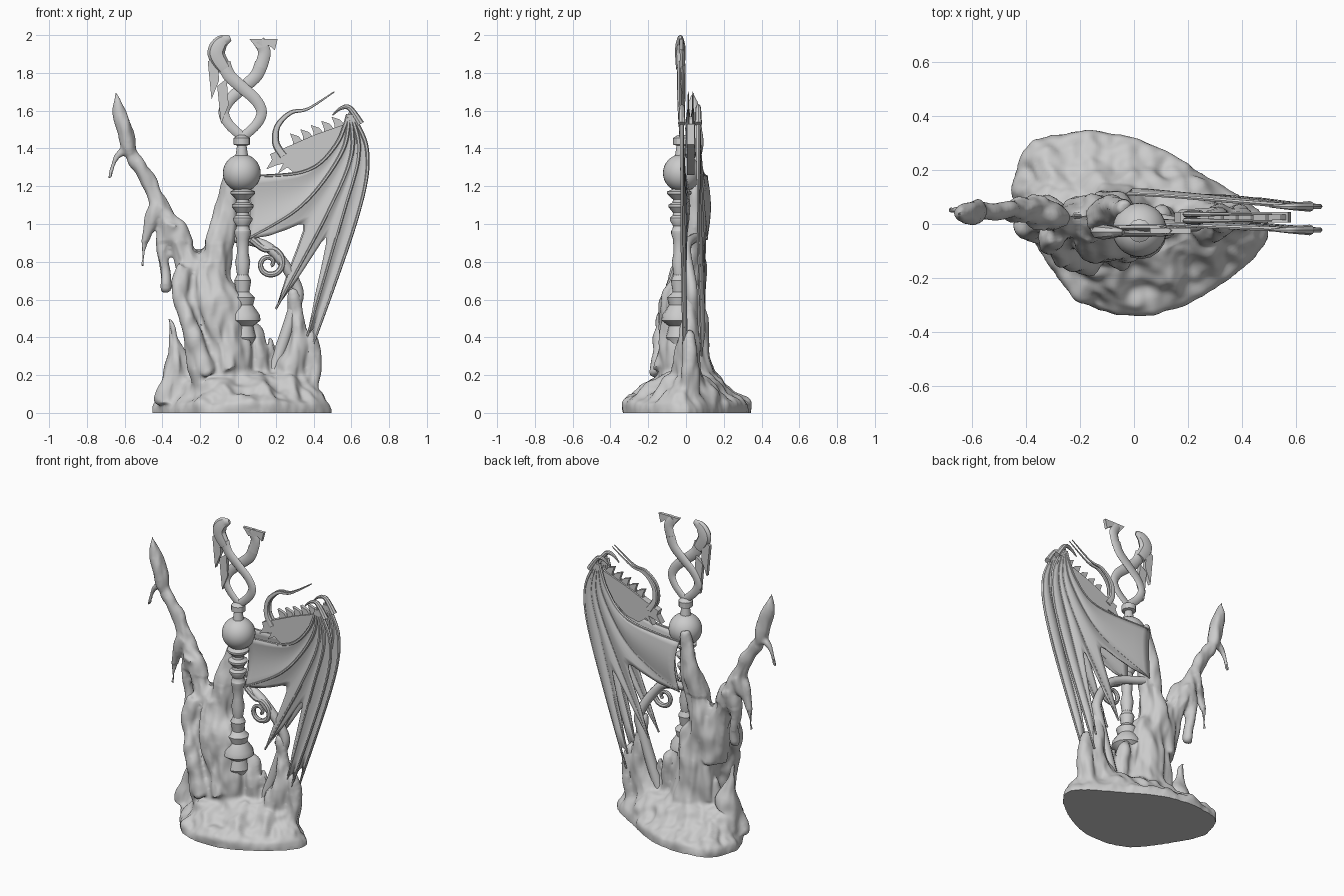
import bpy, bmesh
from math import sin, cos, pi, radians
from mathutils import Vector, noise

if "Cube" in bpy.data.objects:
    bpy.data.objects.remove(bpy.data.objects["Cube"])


def finish(bm, name, angle=40):
    bmesh.ops.recalc_face_normals(bm, faces=bm.faces)
    me = bpy.data.meshes.new(name)
    bm.to_mesh(me)
    bm.free()
    ob = bpy.data.objects.new(name, me)
    bpy.context.collection.objects.link(ob)
    bpy.ops.object.select_all(action='DESELECT')
    ob.select_set(True)
    bpy.context.view_layer.objects.active = ob
    bpy.ops.object.shade_smooth_by_angle(angle=radians(angle))
    return ob


def spline(pts, n=6):
    # Catmull-Rom through the points
    p = [Vector(q) for q in pts]
    p = [p[0]] + p + [p[-1]]
    out = []
    for a, b, c, d in zip(p, p[1:], p[2:], p[3:]):
        for t in (j / n for j in range(n)):
            out.append(.5 * (2 * b + (c - a) * t + (2 * a - 5 * b + 4 * c - d) * t * t
                             + (3 * b - a - 3 * c + d) * t ** 3))
    return out + [p[-1]]


def skin(bm, rings):
    vs = [[bm.verts.new(p) for p in r] for r in rings]
    n = len(vs[0])
    for a, b in zip(vs, vs[1:]):
        for i in range(n):
            bm.faces.new((a[i], a[(i + 1) % n], b[(i + 1) % n], b[i]))
    bm.faces.new(vs[0])
    bm.faces.new(vs[-1][::-1])


def limb(bm, pts, r0, r1, flat=1, bulge=0, sides=10):
    # tube tapering from r0 to r1, optionally swollen midway or flattened in y
    p = spline(pts)
    rings = []
    for i, c in enumerate(p):
        t = i / (len(p) - 1)
        r = r0 + (r1 - r0) * t + bulge * sin(pi * t)
        d = p[min(len(p) - 1, i + 1)] - p[max(0, i - 1)]
        side = Vector((d.z, 0, -d.x)).normalized()
        rings.append([c + r * (side * cos(w) + Vector((0, flat * sin(w), 0)))
                      for w in (2 * pi * k / sides for k in range(sides))])
    skin(bm, rings)


def tube(name, pts, r0, r1, **kw):
    bm = bmesh.new()
    limb(bm, pts, r0, r1, **kw)
    return finish(bm, name)


def plate(name, outline, y0, y1):
    bm = bmesh.new()
    skin(bm, [[(x, y, z) for x, z in outline] for y in (y0, y1)])
    return finish(bm, name, 30)


def lathe(name, profile, cx, cy, sides=16):
    bm = bmesh.new()
    skin(bm, [[(cx + r * cos(2 * pi * k / sides), cy + r * sin(2 * pi * k / sides), z)
               for k in range(sides)] for r, z in profile])
    return finish(bm, name, 30)


# rock: mound, column, arm, drips and spikes fused into one eroded mass
bm = bmesh.new()
foot = spline([(-.46, .12), (-.37, .31), (-.05, .335), (.25, .19), (.5, .01),
               (.4, -.17), (.1, -.33), (-.2, -.29), (-.4, -.02), (-.455, .1)], 4)
skin(bm, [[(x * sx, y * sy, z) for x, y in foot] for sx, sy, z in
          ((1, 1, 0), (.98, .98, .05), (.9, .74, .11), (.8, .48, .18), (.5, .36, .22))])
limb(bm, [(-.06, 0, .05), (-.09, -.01, .5), (-.14, .01, .72), (-.07, .05, 1.05), (-.03, .06, 1.3)], .19, .025, flat=.85)
# left arm with its swollen tip and side branch
limb(bm, [(-.18, 0, .5), (-.25, .02, .78), (-.4, .05, 1.08), (-.58, .05, 1.4)], .11, .028, flat=.85)
limb(bm, [(-.57, .05, 1.36), (-.6, .04, 1.5), (-.65, .04, 1.71)], .026, .012, bulge=.03)
limb(bm, [(-.56, .05, 1.4), (-.64, .05, 1.36), (-.685, .05, 1.24)], .034, .01)
# hanging drips
limb(bm, [(-.41, .05, 1.1), (-.48, .05, .97), (-.505, .05, .76)], .06, .013)
limb(bm, [(-.35, .04, 1), (-.4, .04, .85), (-.385, .04, .65)], .07, .013)
for x, z, dx in ((-.28, .78, .12), (-.16, .8, .12), (-.22, .65, .02)):
    limb(bm, [(x, -.03, z), (x - .02, -.07, z - .17), (x + dx, -.13, z - .57)], .045, .05)
# standing spikes: foot x, tip x, tip height, foot radius
for x0, x1, h, r in ((-.34, -.37, .51, .1), (-.28, -.24, .38, .08), (.25, .29, .64, .11),
                     (.36, .38, .42, .08), (.12, .06, .5, .1), (.2, .17, .4, .07)):
    limb(bm, [(x0, .01, .05), (x0 * .4 + x1 * .6 + .03, .01, h * .6), (x1, .02, h)], r, .012)
rock = finish(bm, "rock")
mod = rock.modifiers.new("fuse", 'REMESH')
mod.mode, mod.voxel_size = 'VOXEL', .011
mod = rock.modifiers.new("melt", 'SMOOTH')
mod.factor, mod.iterations = .5, 4
for m in ("fuse", "melt"):
    bpy.ops.object.modifier_apply(modifier=m)
offsets = []
for v in rock.data.vertices:
    x, y, z = v.co
    d = noise.noise(Vector((x * 9, y * 9, z * 4))) + .35 * noise.noise(Vector((x * 22, y * 22, z * 9)))
    offsets.append(v.normal * d * (.04 if z < .9 else .028) * min(1, z / .08))
for v, o in zip(rock.data.vertices, offsets):
    v.co += o
    v.co.z = v.co.z if v.co.z > .012 else 0
bpy.ops.object.shade_smooth_by_angle(angle=radians(50))

# staff: flared foot, slim shaft and rising collars, then orb and neck
profile = [(.045, .2), (.05, .36), (.07, .4), (.055, .46), (.095, .49), (.09, .52), (.055, .57),
           (.065, .61), (.035, .64), (.045, .7), (.03, .73), (.04, .8), (.03, .85)]
for i in range(4):
    z, r = .95 + .07 * i, .044 + .007 * i
    profile += [(.034, z - .03), (r, z), (r, z + .012), (.036, z + .025)]
lathe("staff_shaft", profile + [(.03, 1.2)], .025, -.035)
lathe("staff_neck", [(.035, 1.35), (.025, 1.415), (.043, 1.42), (.043, 1.455), (.02, 1.47)], .02, -.025, 12)
bm = bmesh.new()
bmesh.ops.create_uvsphere(bm, u_segments=32, v_segments=16, radius=.1)
finish(bm, "orb").location = (.02, -.022, 1.27)

# twisted finial: two mirrored flat strands, a blade, a flag and a barb
for s, name in ((1, "blade"), (-1, "flag")):
    pts = []
    for k in range(7):
        w = sin(pi * k / 4)
        pts.append((.025 + s * .1 * w, -.025 - s * .01 * sin(pi * k / 8), 1.46 + .065 * k))
    tube(f"finial_strand_{name}", pts, .024, .036, flat=.4, sides=8)
tube("finial_blade", [(-.07, -.03, 1.82), (-.115, -.03, 1.9), (-.09, -.03, 1.96), (-.04, -.03, 1.985)],
     .036, .014, flat=.6, bulge=.02, sides=8)
tube("finial_hook", [(.12, -.02, 1.83), (.14, -.02, 1.91), (.11, -.025, 1.97)], .034, .032, flat=.4, sides=8)
plate("finial_flag", [(.06, 1.98), (.21, 1.98), (.195, 1.92), (.165, 1.945), (.1, 1.93)], -.035, -.015)
for dx, dz in ((-.05, .13), (0, 0)):
    plate("finial_barb", [(x + dx, z + dz) for x, z in
                          ((-.06, 1.77), (-.11, 1.73), (-.1, 1.63), (-.09, 1.53), (-.05, 1.63))], -.037, -.014)


# wings: fingers fan from the wrist, with scalloped membrane between
def wing(name, y_out, y_in, root):
    wrist = (.59, 1.6)
    fingers = [spline([wrist, *f]) for f in (
        ((.685, 1.38), (.63, 1.03), (.375, .3)), ((.64, 1.38), (.55, 1.03), (.365, .4)),
        ((.6, 1.36), (.46, 1.03), (.2, .55)), ((.55, 1.38), (.34, 1.1), (root, .92)),
        ((.52, 1.42), (.36, 1.28), (root, 1.25)))]
    last = len(fingers[0]) - 1

    def y_at(x):
        return y_out + (y_in - y_out) * min(1, max(0, (.6 - x) / .55))

    def along(c, v):
        i = min(int(v), last - 1)
        return c[i].lerp(c[i + 1], v - i)

    bm = bmesh.new()
    for a, b, cut in zip(fingers, fingers[1:], (.06, .27, .27, .03)):
        grid = []
        for u in (i / 8 for i in range(9)):
            s = max(0, sin(pi * u))
            row = []
            for j in range(last + 1):
                v = j * (1 - cut * s ** .8)
                p = along(a, v).lerp(along(b, v), u)
                row.append(bm.verts.new((p.x, y_at(p.x) + .018 * s * j / last, p.y)))
            grid.append(row)
        for r, q in zip(grid, grid[1:]):
            for j in range(last):
                bm.faces.new((r[j], r[j + 1], q[j + 1], q[j]))
    bmesh.ops.remove_doubles(bm, verts=bm.verts, dist=.0005)
    mod = finish(bm, name + "_membrane").modifiers.new("thickness", 'SOLIDIFY')
    mod.thickness, mod.offset = .008, 0
    bm = bmesh.new()
    for f in fingers:
        limb(bm, [(p.x, y_at(p.x), p.y) for p in f[1::2] + [f[-1]]], .012, .006, sides=6)
    # hooked wrist claw
    limb(bm, [(.65, y_out, 1.53), (.59, y_out, 1.615), (.54, y_out, 1.61), (.5, y_out, 1.575)], .02, .003, sides=8)
    finish(bm, name + "_fingers")


wing("front_wing", -.022, 0, .05)
wing("back_wing", .065, .11, -.03)

# dragon head and neck, crest spikes and horns
plate("head_and_neck", [(.15, 1.29), (.18, 1.34), (.17, 1.37), (.24, 1.4), (.4, 1.47), (.57, 1.53), (.58, 1.42),
                        (.4, 1.28), (.31, 1.26), (.26, 1.3), (.21, 1.265), (.24, 1.32), (.2, 1.31)], .005, .045)
for k in range(5):
    x, z = .32 + .055 * k, 1.42 + .022 * k
    plate(f"crest_{k}", [(x - .03, z - .02), (x - .03, z + .02), (x - .045, z + .06), (x, z + .045),
                         (x + .03, z + .01)], .015, .035)
for y in (.012, .036):
    tube("horn", [(.24, y, 1.36), (.2, y, 1.43), (.21, y, 1.52), (.28, y, 1.59), (.37, y, 1.61), (.51, y, 1.7)],
         .024, .003, flat=.7, sides=8)

# tail winding past the staff, and its curled end
tube("tail", [(-.03, .05, .93), (.17, 0, .87), (.31, .03, .67), (.29, .03, .53), (.18, .02, .2)], .025, .034)
curl = [(.07, -.01, .92)]
for k in range(14):
    a, r = radians(110 - k * 40), .085 - k * .0055
    curl.append((.165 + r * cos(a), -.01, .79 + r * sin(a)))
tube("tail_curl", curl, .019, .01, sides=8)
